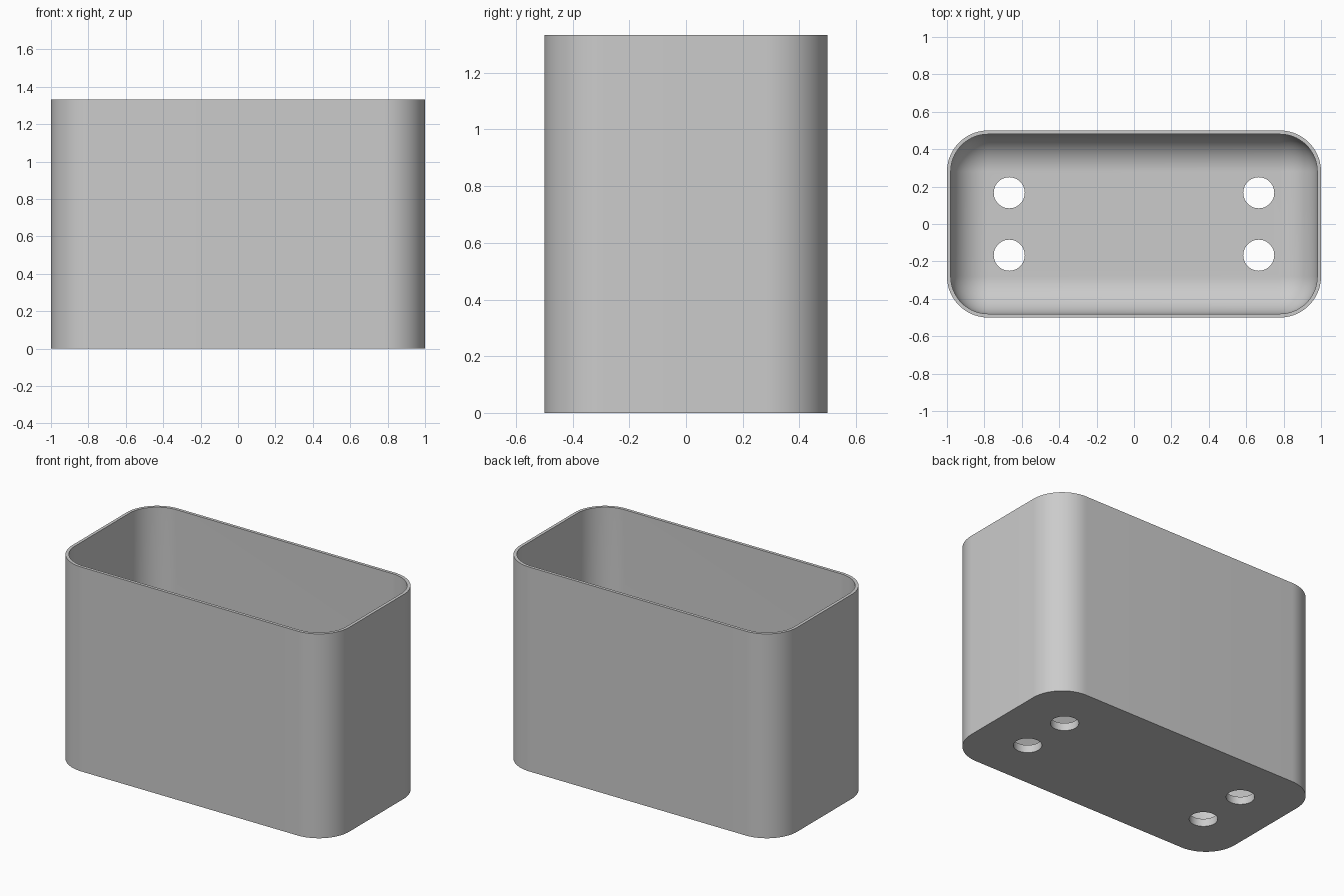
import bpy, bmesh
from math import sin, cos, pi, radians

HALF_X, HALF_Y, HEIGHT = 1.0, 0.5, 1.333
WALL, FLOOR = 0.02, 0.05
CORNER = 0.22            # outer corner radius in plan
FILLET = CORNER - WALL   # inner floor fillet matches the inner corner
STEPS = 20

cube = bpy.data.objects.get("Cube")
if cube:
    bpy.data.objects.remove(cube, do_unlink=True)

grey = bpy.data.materials.new("matte_grey")
grey.use_nodes = True
colour = (0.6, 0.6, 0.6, 1)
grey.diffuse_color = colour
grey.node_tree.nodes["Principled BSDF"].inputs["Base Color"].default_value = colour


def ring(bm, inset, z):
    """Rounded rectangle of vertices, inset from the outer outline."""
    r = max(CORNER - inset, 0)
    verts = []
    for k, (sx, sy) in enumerate([(1, 1), (-1, 1), (-1, -1), (1, -1)]):
        for i in range(STEPS + 1):
            a = (k + i / STEPS) * pi / 2
            verts.append(bm.verts.new((sx * (HALF_X - CORNER) + r * cos(a),
                                       sy * (HALF_Y - CORNER) + r * sin(a), z)))
    return verts


# Planter shell: outside wall, rim, inside wall, filleted floor
profile = [(0, 0), (0, HEIGHT), (WALL, HEIGHT)]
for i in range(STEPS + 1):
    a = i / STEPS * pi / 2
    profile.append((WALL + FILLET * (1 - cos(a)), FLOOR + FILLET * (1 - sin(a))))

bm = bmesh.new()
rings = [ring(bm, inset, z) for inset, z in profile]
for low, high in zip(rings, rings[1:]):
    n = len(low)
    for i in range(n):
        j = (i + 1) % n
        bm.faces.new((low[i], low[j], high[j], high[i]))
bm.faces.new(list(reversed(rings[0])))
bm.faces.new(rings[-1])
bmesh.ops.remove_doubles(bm, verts=bm.verts, dist=1e-4)
bmesh.ops.recalc_face_normals(bm, faces=bm.faces)
mesh = bpy.data.meshes.new("planter_box")
bm.to_mesh(mesh)
bm.free()
box = bpy.data.objects.new("planter_box", mesh)
bpy.context.collection.objects.link(box)
mesh.materials.append(grey)

# Drain holes through the floor
bm = bmesh.new()
for sx in (-1, 1):
    for sy in (-1, 1):
        made = bmesh.ops.create_cone(bm, cap_ends=True, segments=48, radius1=0.083,
                                     radius2=0.083, depth=0.3)
        bmesh.ops.translate(bm, verts=made["verts"], vec=(sx * 0.667, sy * 0.167, 0))
cut_mesh = bpy.data.meshes.new("drain_hole_cutter")
bm.to_mesh(cut_mesh)
bm.free()
cut_mesh.materials.append(grey)
cutter = bpy.data.objects.new("drain_hole_cutter", cut_mesh)
bpy.context.collection.objects.link(cutter)
cutter.hide_render = True

bpy.ops.object.select_all(action="DESELECT")
box.select_set(True)
bpy.context.view_layer.objects.active = box
mod = box.modifiers.new("drain_holes", "BOOLEAN")
mod.operation = "DIFFERENCE"
mod.solver = "EXACT"
mod.object = cutter
bpy.ops.object.modifier_apply(modifier=mod.name)
bpy.data.objects.remove(cutter, do_unlink=True)

bpy.ops.object.shade_smooth_by_angle(angle=radians(30))
